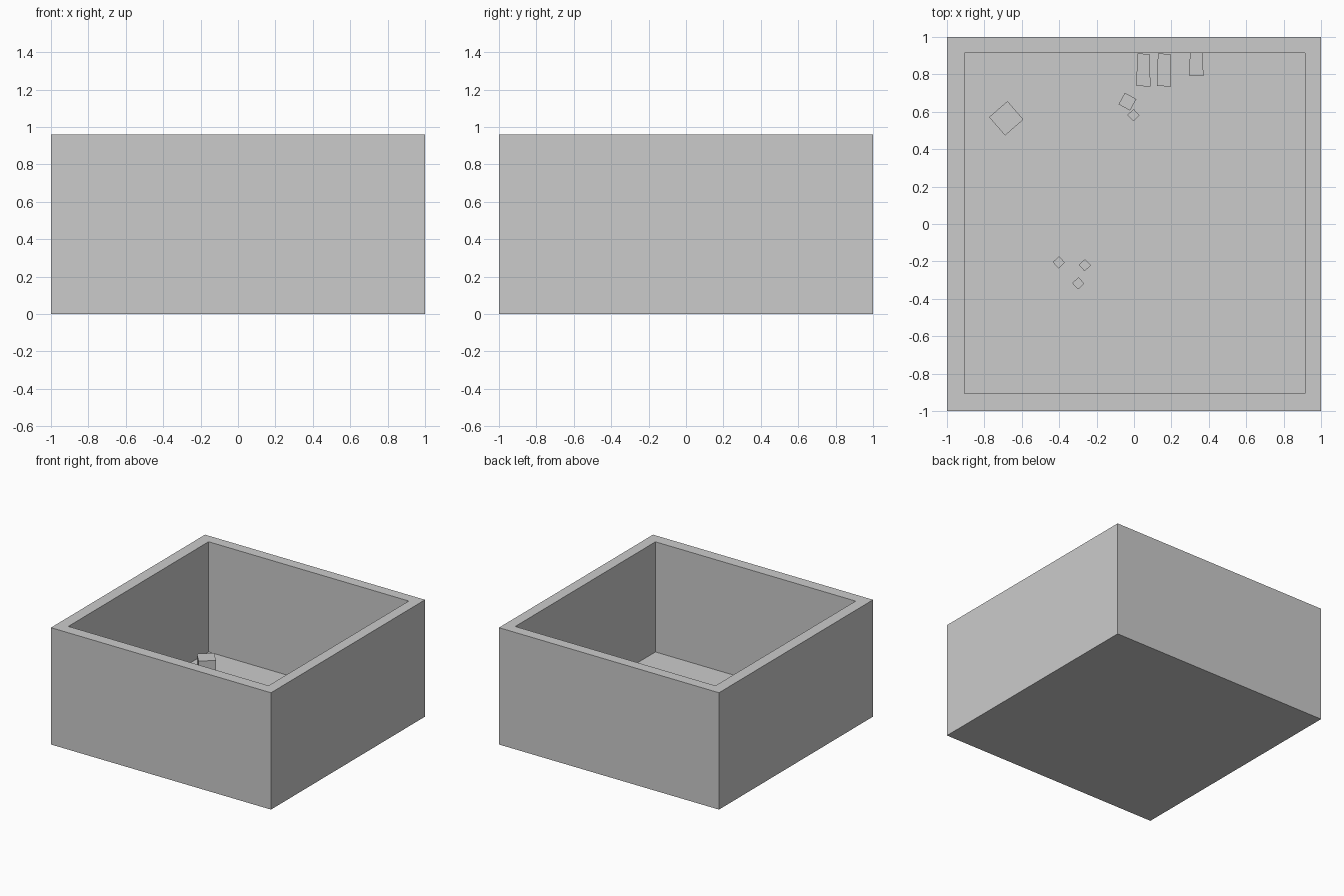
import bpy, bmesh, math

if "Cube" in bpy.data.objects:
    bpy.data.objects.remove(bpy.data.objects["Cube"])

FLOOR = 0.055


def finish(name, bm):
    bmesh.ops.recalc_face_normals(bm, faces=bm.faces)
    mesh = bpy.data.meshes.new(name)
    bm.to_mesh(mesh)
    bm.free()
    obj = bpy.data.objects.new(name, mesh)
    bpy.context.collection.objects.link(obj)


def prism(name, outline, height, base=FLOOR):
    """Upright block with the given footprint."""
    bm = bmesh.new()
    face = bm.faces.new([bm.verts.new((x, y, base)) for x, y in outline])
    top = bmesh.ops.extrude_face_region(bm, geom=[face], use_keep_orig=True)
    verts = [v for v in top["geom"] if isinstance(v, bmesh.types.BMVert)]
    bmesh.ops.translate(bm, verts=verts, vec=(0, 0, height))
    finish(name, bm)


def turned_block(name, x, y, side, angle, height):
    r = side / math.sqrt(2)
    turns = [math.radians(angle + 90 * i) for i in range(4)]
    prism(name, [(x + r * math.cos(a), y + r * math.sin(a)) for a in turns], height)


# Open box: stacked square rings, closed at both ends
bm = bmesh.new()
rings = []
for lo, hi, z in [(-1, 1, 0), (-1, 1, 0.96),
                  (-0.907, 0.913, 0.96), (-0.907, 0.913, FLOOR)]:
    rings.append([bm.verts.new((x, y, z)) for x, y in
                  [(lo, lo), (hi, lo), (hi, hi), (lo, hi)]])
for a, b in zip(rings, rings[1:]):
    for i in range(4):
        j = (i + 1) % 4
        bm.faces.new((a[i], a[j], b[j], b[i]))
bm.faces.new(rings[0][::-1])
bm.faces.new(rings[-1])
finish("open_box", bm)

# Large and medium loose blocks
turned_block("large_block", -0.683, 0.565, 0.13, 86, 0.15)
turned_block("medium_block", -0.035, 0.654, 0.07, 106, 0.075)

# Small loose blocks
for i, (x, y) in enumerate([(-0.003, 0.582), (-0.402, -0.205),
                            (-0.263, -0.22), (-0.298, -0.317)]):
    turned_block(f"small_block_{i + 1}", x, y, 0.046, 88, 0.05)

# Slightly tapered bars against the back wall, the third one partly sunk into it
for i, (x, y) in enumerate([(0.05, 0.735), (0.16, 0.735), (0.333, 0.79)]):
    prism(f"wall_bar_{i + 1}",
          [(x - 0.038, y + 0.003), (x + 0.038, y),
           (x + 0.034, y + 0.173), (x - 0.032, y + 0.177)], 0.08)
